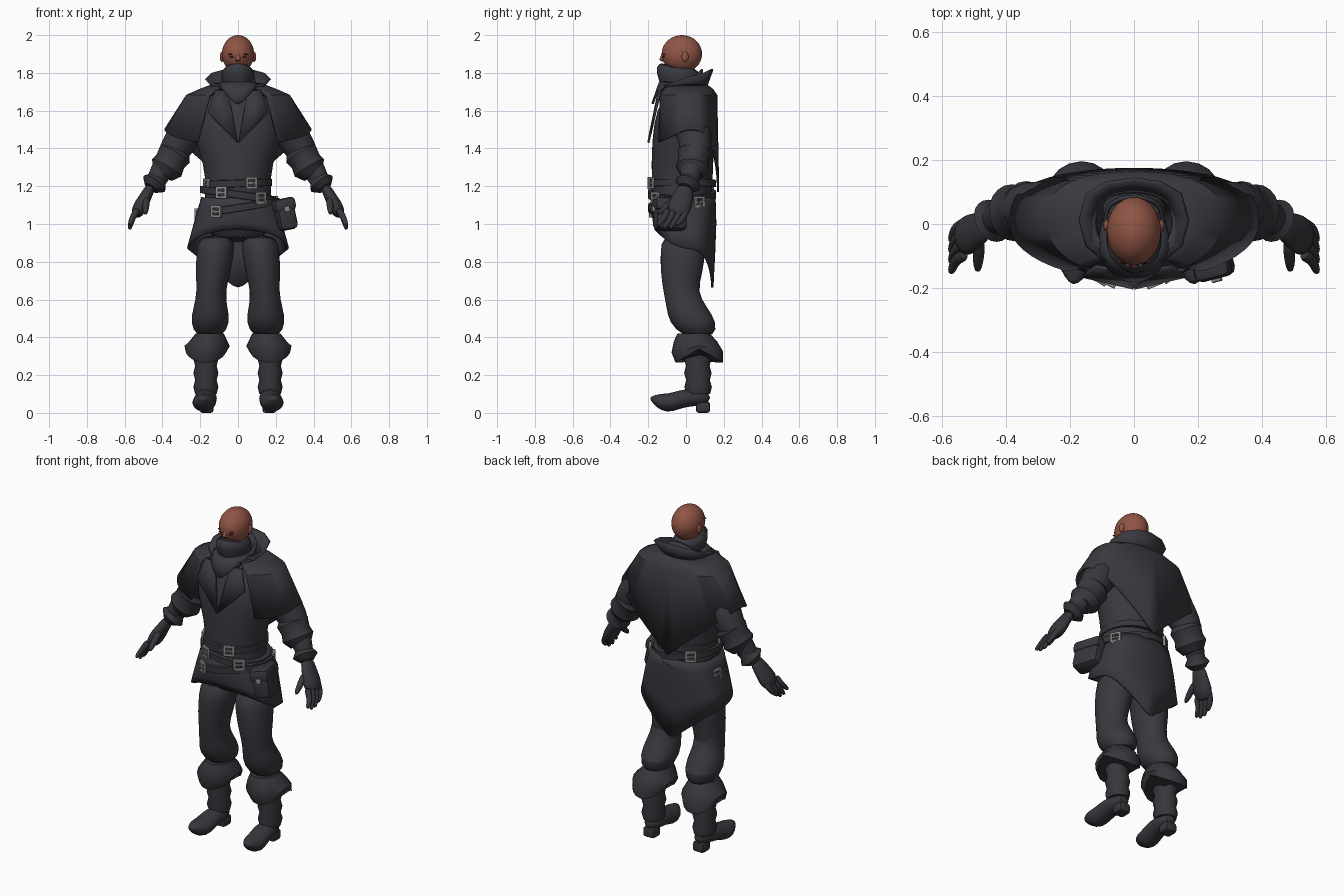
import bpy, bmesh, math
from mathutils import Vector, Matrix

if "Cube" in bpy.data.objects:
    bpy.data.objects.remove(bpy.data.objects["Cube"], do_unlink=True)


def material(name, *colour):
    made = bpy.data.materials.new(name)
    made.use_nodes = True
    made.diffuse_color = (*colour, 1)
    made.node_tree.nodes["Principled BSDF"].inputs["Base Color"].default_value = (*colour, 1)
    return made


cloth = material("charcoal cloth", .04, .041, .05)
leather = material("dark leather", .037, .038, .045)
skin = material("skin", .28, .09, .06)
brow_black = material("brow brown", .06, .02, .02)
metal = material("dull metal", .24, .24, .24)
parts = []


def finish(name, bm, mat, mirror=False, subdivisions=0, thickness=0):
    bmesh.ops.recalc_face_normals(bm, faces=bm.faces)
    mesh = bpy.data.meshes.new(name)
    bm.to_mesh(mesh)
    bm.free()
    mesh.materials.append(mat)
    part = bpy.data.objects.new(name, mesh)
    bpy.context.collection.objects.link(part)
    if mirror:
        part.modifiers.new("mirror", 'MIRROR').use_clip = True
    if subdivisions:
        subsurf = part.modifiers.new("subdivide", 'SUBSURF')
        subsurf.levels = subsurf.render_levels = subdivisions
        subsurf.boundary_smooth = 'PRESERVE_CORNERS'
    if thickness:
        solid = part.modifiers.new("thickness", 'SOLIDIFY')
        solid.thickness = thickness
        solid.offset = 0
    parts.append(part)


def skin_grid(bm, grid):
    for first, second in zip(grid, grid[1:]):
        for i in range(len(first) - 1):
            bm.faces.new((first[i], second[i], second[i + 1], first[i + 1]))


def tube(name, path, radii, mat, depth=1, depths=None, side=(1, 0, 0), upright=False,
         mirror=False, subdivisions=1, sides=20, warp=None):
    """Elliptical rings spread evenly along a path, one for each radius."""
    bm = bmesh.new()
    rings = []
    corners = [Vector(p) for p in path]
    for i, radius in enumerate(radii):
        along = i / (len(radii) - 1) * (len(path) - 1)
        leg = min(int(along), len(path) - 2)
        centre = corners[leg].lerp(corners[leg + 1], along - leg)
        ahead = corners[min(leg + 1, len(path) - 1)] - corners[max(leg - (along == leg), 0)]
        axis = Vector((0, 0, 1)) if upright else ahead.normalized()
        u = Vector(side)
        u = (u - axis * u.dot(axis)).normalized()
        v = axis.cross(u) * (depths[i] if depths else radius * depth)
        ring = []
        for k in range(sides):
            angle = math.tau * k / sides
            point = centre + u * radius * math.cos(angle) + v * math.sin(angle)
            if warp:
                point.z += warp(point)
            ring.append(bm.verts.new(point))
        rings.append(ring)
    skin_grid(bm, [ring + ring[:1] for ring in rings])
    bm.faces.new(rings[0])
    bm.faces.new(rings[-1])
    finish(name, bm, mat, mirror, subdivisions)


def drape(name, sweep, levels, hem, steps=8, shift=0, subdivisions=1, front=1):
    """Cloth hung round the body from the back to the sweep angle, mirrored."""
    bm = bmesh.new()
    columns = []
    for i in range(steps + 1):
        s, c = math.sin(sweep * i / steps), math.cos(sweep * i / steps)
        boxy = math.copysign(abs(c) ** (.6 if c > 0 else front), c)
        columns.append([bm.verts.new((width * s, shift + deep * boxy, height[0] if height else hem(s, c)))
                        for width, deep, *height in levels])
    skin_grid(bm, columns)
    finish(name, bm, cloth, True, subdivisions, .012)


def block(name, place, size, mat, turn=Matrix(), mirror=False, bevel=.002):
    bm = bmesh.new()
    bmesh.ops.create_cube(bm, size=1)
    bmesh.ops.transform(bm, verts=bm.verts, matrix=Matrix.Translation(place) @ turn @ Matrix.Diagonal((*size, 1)))
    bmesh.ops.bevel(bm, geom=bm.edges[:], offset=bevel, segments=2, affect='EDGES', profile=.5)
    finish(name, bm, mat, mirror)


def ball(name, place, size, mat, mirror=True):
    bm = bmesh.new()
    bmesh.ops.create_uvsphere(bm, u_segments=32, v_segments=20, radius=1)
    bmesh.ops.transform(bm, verts=bm.verts, matrix=Matrix.Translation(place) @ Matrix.Diagonal((*size, 1)))
    finish(name, bm, mat, mirror)


# Head, face and mask
ball("head", (0, -.022, 1.9), (.085, .107, .1), skin, mirror=False)
tube("nose", [(0, -.115, 1.91), (0, -.13, 1.86)], [.008, .012, .016], skin)
ball("ear", (.085, -.005, 1.885), (.011, .018, .027), skin)
ball("eye", (.032, -.118, 1.884), (.014, .007, .004), brow_black)
ball("eyebrow", (.034, -.116, 1.898), (.02, .007, .004), brow_black)
tube("face_mask", [(0, -.02, 1.66), (0, -.05, 1.83)], [.1, .08, .08, .09, .088], cloth, depth=1.27,
     upright=True, warp=lambda p: max(0, -.06 - p.y) * .45 if p.z > 1.8 else 0)
drape("neck_scarf", math.pi, [(.07, .08, 1.75), (.11, .12)], lambda s, c: 1.62 + .12 * s, shift=-.06)

# Jacket body
tube("jacket_body", [(0, -.02, .9), (0, -.02, 1.32), (0, 0, 1.74)],
     [.15, .19, .17, .18, .24, .24, .08], cloth,
     depths=[.11, .15, .16, .165, .165, .155, .08], upright=True, sides=28)

# Shoulder cape pointed at the back, standing collars
drape("shoulder_cape", 2.56, [(.12, .1, 1.74), (.2, .14, 1.71), (.27, .16, 1.68), (.385, .17)],
      lambda s, c: 1.5 - (.33 * (1 - s) if c > 0 else -.08 * c), steps=20, subdivisions=0)
drape("collar", 2.6, [(.1, .1, 1.71), (.17, .14)], lambda s, c: 1.77 + .05 * c, steps=5, subdivisions=0)
drape("inner_collar", 2, [(.09, .08, 1.7), (.09, .085)], lambda s, c: 1.76 + .06 * c)

# Broad lapels lying on the chest
bm = bmesh.new()
bm.faces.new([bm.verts.new((x, .6 * (z - 1.4) ** 2 + .6 * x * x - .2, z))
              for x, z in ((.05, 1.7), (.002, 1.43), (.16, 1.59), (.12, 1.71))])
finish("lapel", bm, cloth, mirror=True, thickness=.012)

# Coat skirt, short in front with a long pointed tail
drape("coat_skirt", math.pi, [(.19, .16, 1.14), (.22, .17, 1.04), (.265, .15)],
      lambda s, c: .87 - (.22 * (1 - s) if c > 0 else .1 * c), steps=16, shift=-.01, front=.6)

# Trousers gathered at the knee
tube("trouser_leg", [(.11, -.01, .95), (.143, -.03, .64), (.15, .07, .4)],
     [.1, .1, .094, .075, .09, .108, .07], cloth, depth=1.2, upright=True, mirror=True)

# Boots with ribbed shaft, folded cuff, heel and upturned toe
tube("boot_shaft", [(.17, .06, .36), (.17, .065, .1)], [.066, .057] * 4, leather,
     depth=1.1, upright=True, mirror=True, subdivisions=0)
tube("boot_cuff", [(.15, .04, .42), (.17, .07, .3)], [.075, .1, .12, .11], leather, depth=1.14,
     upright=True, mirror=True, subdivisions=0,
     warp=lambda p: (.04 - .6 * abs(p.y - .07)) * max(0, .37 - p.z) * 14)
tube("boot_foot", [(.165, .13, .08), (.17, 0, .08), (.18, -.1, .05), (.19, -.19, .08)],
     [.03, .055, .06, .06, .065, .05, .01], leather, depth=.8, mirror=True)
block("boot_heel", (.166, .09, .03), (.075, .075, .06), leather, mirror=True, bevel=.015)

# Arms, flared elbow cuffs and gloves
arm = dict(side=(0, 1, 0), mirror=True)
tube("sleeve", [(.18, 0, 1.63), (.33, .06, 1.4), (.47, 0, 1.18)], [.09, .1, .085, .06, .04], cloth, **arm)
tube("elbow_cuff", [(.31, .05, 1.41), (.4, .03, 1.26)], [.06, .09, .08, .09, .06], leather,
     subdivisions=0, **arm)
tube("glove_cuff", [(.41, .03, 1.26), (.46, 0, 1.19)], [.05, .05, .07, .04], leather, subdivisions=0, **arm)
tube("glove_palm", [(.46, 0, 1.2), (.545, -.05, 1.04)], [.045, .05, .06, .065, .045], leather, depth=.6, **arm)
for i, finger in enumerate(("index", "middle", "ring", "little")):
    y = .033 * i - .095
    tip = .97 if finger in ("middle", "ring") else .99
    tube(finger + "_finger", [(.53, y, 1.08), (.56, y - .02, 1.03), (.575, y - .06, tip)],
         [.019, .019, .017, .015, .01], leather, sides=10, **arm)
tube("thumb", [(.485, -.05, 1.14), (.49, -.15, 1.05)], [.02, .02, .018, .01], leather, sides=10, mirror=True)

# Crossed belts with square buckles at angles from the front
for name, z, tilt, radius, angles in (("upper_belt", 1.215, .03, .18, (.4, -1.2)),
                                      ("middle_belt", 1.155, -.14, .2, (-.45, .65, -2.5)),
                                      ("lower_belt", 1.085, .16, .22, (-.55, 2.1, -1.75))):
    tube(name, [(0, -.02, z + edge) for edge in (-.02, -.018, .018, .02)],
         [radius - .02, radius, radius, radius - .02], leather, depth=.18 / radius,
         upright=True, subdivisions=0, sides=36, warp=lambda p: tilt * p.x)
    for angle in angles:
        x = radius * math.sin(angle)
        centre = Vector((x, -.02 - .18 * math.cos(angle), z + tilt * x))
        facing = Matrix.Rotation(angle, 4, 'Z')
        for quarter in range(4):
            spin = facing @ Matrix.Rotation(quarter * math.pi / 2, 4, 'Y')
            block(name + "_buckle_bar", centre + spin @ Vector((0, 0, .025)), (.064, .016, .014), metal, spin)
        block(name + "_buckle_prong", centre, (.05, .016, .01), metal, facing)

# Hip pouch on the left side
lean = Matrix.Rotation(-.2, 4, 'Y') @ Matrix.Rotation(.25, 4, 'Z')
pouch = Vector((.243, -.085, 1.045))
block("pouch", pouch, (.1, .17, .16), leather, lean, bevel=.025)
block("pouch_flap", pouch + lean @ Vector((0, 0, .055)), (.116, .18, .07), leather, lean, bevel=.02)
block("pouch_clasp", pouch + lean @ Vector((0, -.092, .03)), (.03, .014, .03), metal, lean)

# Smooth shading with crisp folds
bpy.ops.object.select_all(action='DESELECT')
for part in parts:
    part.select_set(True)
bpy.context.view_layer.objects.active = parts[0]
bpy.ops.object.shade_smooth_by_angle(angle=math.radians(40))
